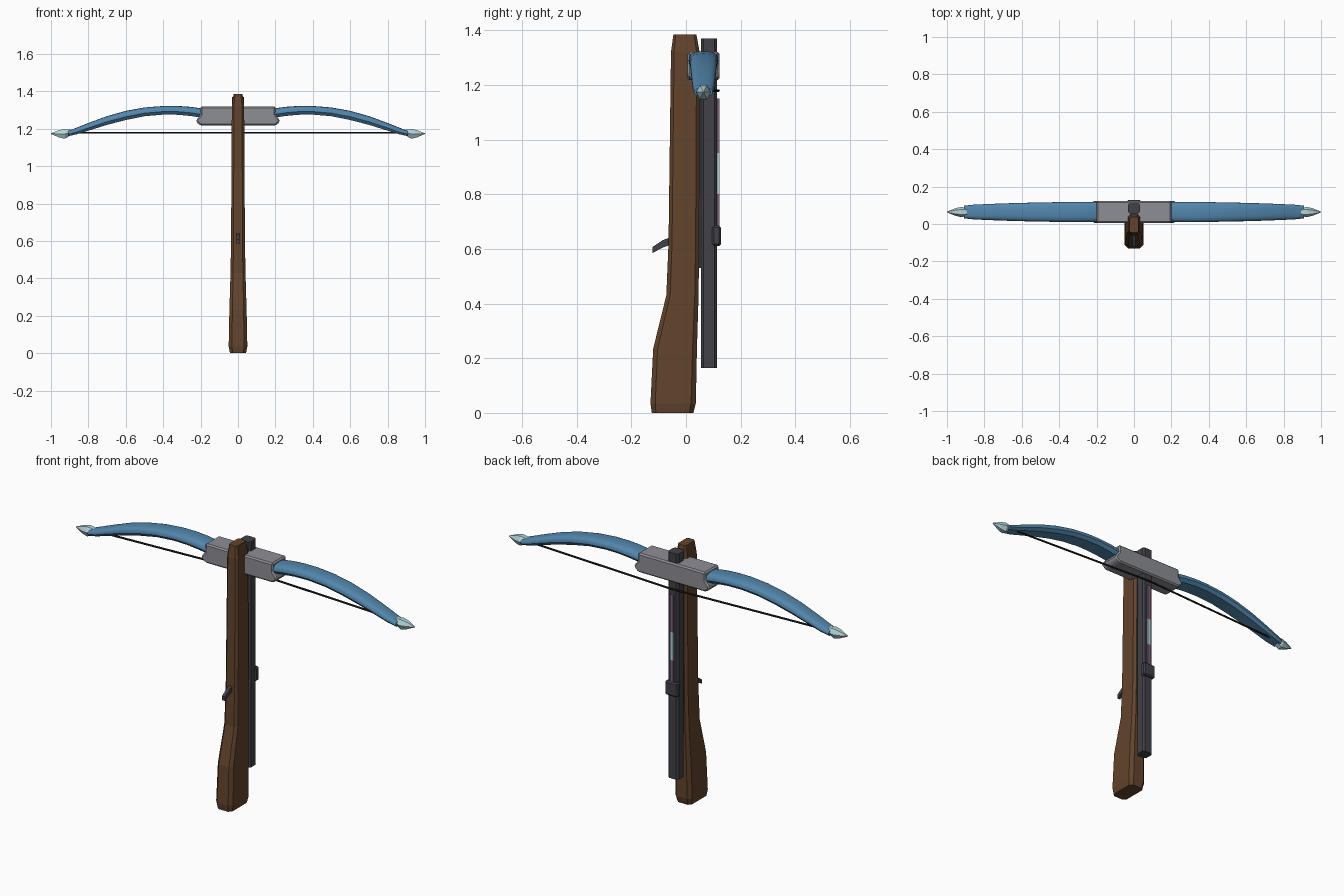
import bpy, bmesh, math

if "Cube" in bpy.data.objects:
    bpy.data.objects.remove(bpy.data.objects["Cube"])


def material(name, r, g, b):
    lin = lambda c: ((c / 255 + 0.055) / 1.055) ** 2.4
    m = bpy.data.materials.new(name)
    m.diffuse_color = (lin(r), lin(g), lin(b), 1)
    m.use_nodes = True
    m.node_tree.nodes["Principled BSDF"].inputs["Base Color"].default_value = m.diffuse_color
    return m


WOOD = material("brown wood", 98, 68, 45)
IRON = material("dark iron", 66, 65, 72)
STEEL = material("grey steel", 141, 142, 149)
BLUE = material("blue limb", 82, 134, 172)
PALE = material("pale tip", 178, 212, 217)
BLACK = material("black string", 32, 32, 34)
PINK = material("mauve bolt", 125, 98, 125)


def finish(name, bm, mat, smooth=False):
    bmesh.ops.recalc_face_normals(bm, faces=bm.faces)
    me = bpy.data.meshes.new(name)
    bm.to_mesh(me)
    bm.free()
    me.materials.append(mat)
    if smooth:
        me.polygons.foreach_set("use_smooth", [True] * len(me.polygons))
        me.set_sharp_from_angle(angle=math.radians(35))
    ob = bpy.data.objects.new(name, me)
    bpy.context.collection.objects.link(ob)
    return ob


def loft(name, rings, mat, smooth=False):
    """Skin a list of equal-length point rings and cap both ends."""
    bm = bmesh.new()
    vs = [[bm.verts.new(p) for p in r] for r in rings]
    n = len(vs[0])
    for a, b in zip(vs, vs[1:]):
        for i in range(n):
            j = (i + 1) % n
            bm.faces.new((a[i], a[j], b[j], b[i]))
    bm.faces.new(vs[0])
    bm.faces.new(vs[-1])
    return finish(name, bm, mat, smooth)


def octagon(z, y0, y1, h, c):
    return [(-h + c, y0, z), (h - c, y0, z), (h, y0 + c, z), (h, y1 - c, z),
            (h - c, y1, z), (-h + c, y1, z), (-h, y1 - c, z), (-h, y0 + c, z)]


def profile(name, pts, axis, lo, hi, mat, bevel=0.0):
    """Extrude a 2D outline along x or y, with optional chamfered edges."""
    put = (lambda p, d: (d, p[0], p[1])) if axis == "x" else (lambda p, d: (p[0], d, p[1]))
    ob = loft(name, [[put(p, d) for p in pts] for d in (lo, hi)], mat)
    if bevel:
        mod = ob.modifiers.new("chamfer", "BEVEL")
        mod.width, mod.segments = bevel, 1
    return ob


def box(name, x, y0, y1, z0, z1, mat, bevel=0.0):
    return profile(name, [(y0, z0), (y1, z0), (y1, z1), (y0, z1)], "x", -x, x, mat, bevel)


# Wooden stock: chamfered sections as z, front y, back y, half width
stock = [(0, -.125, .027, .043), (.035, -.13, .036, .05), (.235, -.12, .040, .046),
         (.43, -.072, .046, .04), (.62, -.064, .048, .037), (1.32, -.055, .05, .033),
         (1.385, -.046, .038, .024)]
loft("stock", [octagon(z, a, b, h, h * .35) for z, a, b, h in stock], WOOD)

# Iron rail, its spacer, and the latch
loft("rail", [octagon(z, .054, .114, .031, .01) for z in (.165, 1.37)], IRON)
box("rail_spacer", .02, .03, .07, .53, 1.3, IRON)
box("latch", .037, .095, .128, .61, .685, IRON, .007)

# Trigger
profile("trigger", [(-.05, .645), (-.085, .632), (-.122, .607), (-.122, .585),
                    (-.085, .605), (-.05, .617)], "x", -.009, .009, IRON)

# Bolt lying on the rail, mauve with a pale middle
for name, z0, z1, mat in (("bolt_rear", .68, .80, PINK), ("bolt_middle", .80, .95, PALE),
                          ("bolt_front", .95, 1.15, PINK)):
    box(name, .01, .110, .122, z0, z1, mat)

# Steel riser block
half = [(.2, 1.32), (.2, 1.275), (.222, 1.25), (.222, 1.235), (.2, 1.217)]
profile("riser", half + [(-x, z) for x, z in reversed(half)], "y", .006, .123, STEEL, .012)

# Limb stations: x, top z, bottom z, half depth
CY = .064
limb = [(.17, 1.305, 1.255, .052), (.25, 1.317, 1.268, .054), (.32, 1.322, 1.275, .054),
        (.4, 1.322, 1.276, .053), (.5, 1.314, 1.267, .051), (.6, 1.296, 1.247, .049),
        (.7, 1.268, 1.221, .046), (.8, 1.231, 1.190, .042), (.86, 1.207, 1.171, .039),
        (.91, 1.188, 1.160, .034)]


def limb_ring(s, x, top, bot, w):
    base = bot + (top - bot) * .35
    pts = [(s * x, CY + .72 * w * k, bot) for k in (-1, 1)]
    for i in range(13):
        c, n = math.cos(math.pi * i / 12), math.sin(math.pi * i / 12)
        pts.append((s * x, CY + math.copysign(abs(c) ** .7, c) * w, base + (top - base) * abs(n) ** .7))
    return pts


def tip_ring(s, x, z, ry, rz):
    return [(s * x, CY + ry * math.cos(i * math.pi / 3), z + rz * math.sin(i * math.pi / 3))
            for i in range(6)]


for side, s in (("left", -1), ("right", 1)):
    loft(side + "_limb", [limb_ring(s, *st) for st in limb], BLUE, True)
    # Faceted pale tip
    loft(side + "_limb_tip", [tip_ring(s, *t) for t in
         ((.885, 1.183, .022, .012), (.925, 1.173, .027, .03), (.955, 1.173, .02, .023),
          (1.0, 1.174, .002, .002))], PALE)
    # Half of the string, from limb end to rail
    ends = ((.9, .07), (0, .119))
    loft(side + "_string", [[(s * x, y + .005 * math.cos(i * math.pi / 3),
         1.179 + .005 * math.sin(i * math.pi / 3)) for i in range(6)] for x, y in ends], BLACK)
